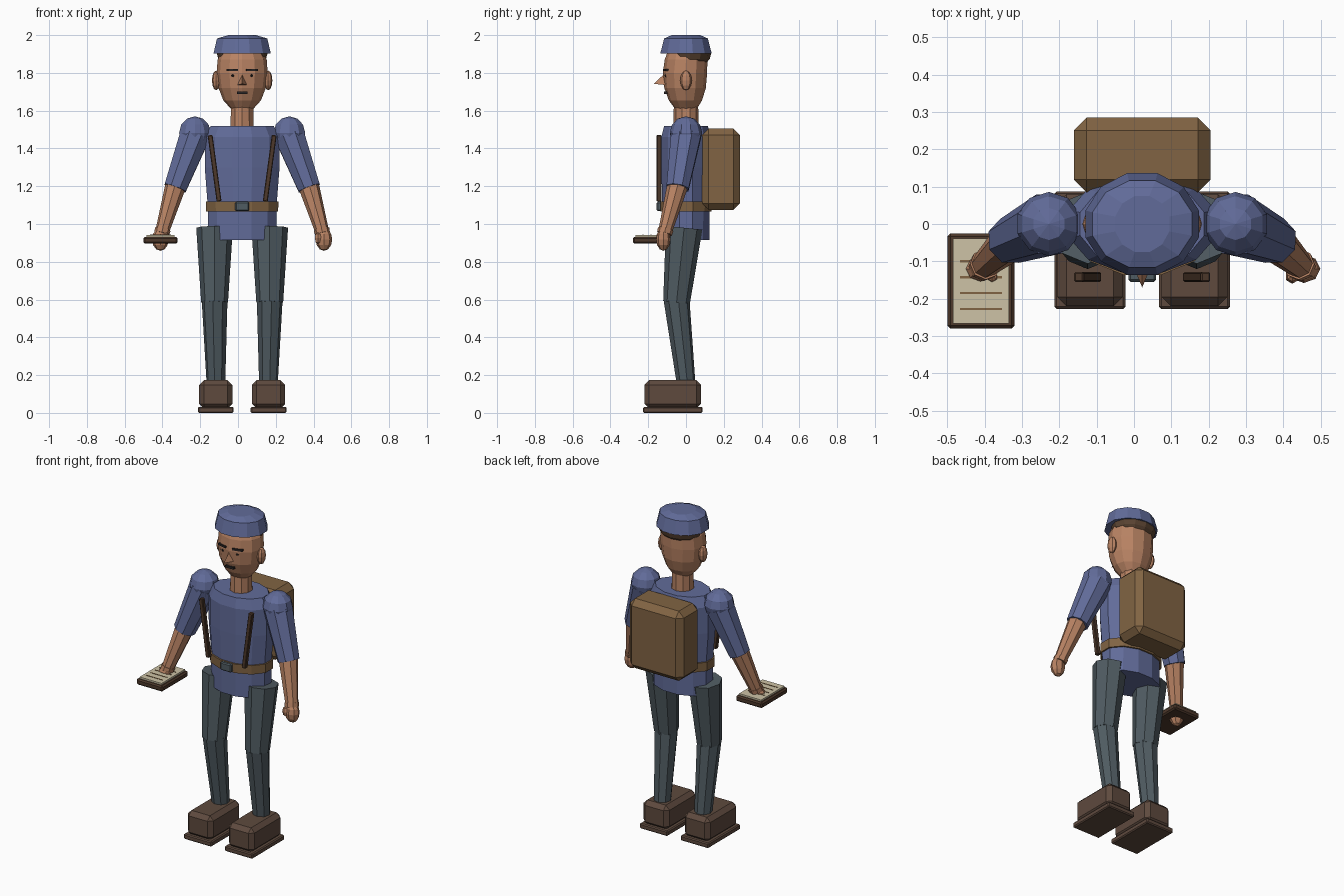
import bpy, bmesh, math
from mathutils import Vector, Matrix

if "Cube" in bpy.data.objects:
    bpy.data.objects.remove(bpy.data.objects["Cube"])

CX = 0.022  # mirror plane of the figure


def mat(name, rgb):
    m = bpy.data.materials.new(name)
    m.diffuse_color = (*rgb, 1)
    m.use_nodes = True
    m.node_tree.nodes["Principled BSDF"].inputs["Base Color"].default_value = m.diffuse_color
    return m


BLUE = mat("uniform_blue", (0.120, 0.148, 0.320))
SKIN = mat("skin", (0.480, 0.225, 0.125))
SLATE = mat("trouser_slate", (0.080, 0.106, 0.122))
BOOT = mat("boot_brown", (0.112, 0.068, 0.048))
TAN = mat("leather_tan", (0.220, 0.127, 0.056))
STRAP = mat("strap_brown", (0.075, 0.040, 0.024))
HAIR = mat("hair_brown", (0.105, 0.058, 0.032))
DARK = mat("feature_dark", (0.022, 0.018, 0.018))
PAPER = mat("paper_cream", (0.610, 0.545, 0.380))


def finish(name, bm, material):
    bmesh.ops.recalc_face_normals(bm, faces=bm.faces)
    me = bpy.data.meshes.new(name)
    bm.to_mesh(me)
    bm.free()
    me.materials.append(material)
    ob = bpy.data.objects.new(name, me)
    bpy.context.collection.objects.link(ob)
    return ob


def box(name, center, size, material, bevel=0, rot=None):
    bm = bmesh.new()
    bmesh.ops.create_cube(bm, size=1)
    bmesh.ops.scale(bm, vec=size, verts=bm.verts)
    if bevel:
        bmesh.ops.bevel(bm, geom=bm.edges[:], offset=bevel, segments=1,
                        profile=0.5, affect='EDGES')
    if rot:
        bmesh.ops.rotate(bm, matrix=rot, verts=bm.verts)
    bmesh.ops.translate(bm, vec=center, verts=bm.verts)
    return finish(name, bm, material)


def loft(name, rings, sides, material, turn=0.0):
    """Stacked elliptical rings: (z, radius_x, radius_y, centre_y)."""
    bm = bmesh.new()
    loops = []
    for z, rx, ry, cy in rings:
        loops.append([bm.verts.new((
            CX + rx * math.sin(2 * math.pi * (i + turn) / sides),
            cy - ry * math.cos(2 * math.pi * (i + turn) / sides), z))
            for i in range(sides)])
    for a, b in zip(loops, loops[1:]):
        for i in range(sides):
            j = (i + 1) % sides
            bm.faces.new((a[i], a[j], b[j], b[i]))
    bm.faces.new(loops[0])
    bm.faces.new(loops[-1])
    return finish(name, bm, material)


def limb(name, p, q, r1, r2, material, sides=8):
    """Tapered prism from p (radius r1) to q (radius r2)."""
    p, q = Vector(p), Vector(q)
    d = q - p
    bm = bmesh.new()
    bmesh.ops.create_cone(bm, cap_ends=True, segments=sides,
                          radius1=r1, radius2=r2, depth=d.length)
    m = Matrix.Translation((p + q) / 2) @ d.to_track_quat('Z', 'Y').to_matrix().to_4x4()
    bmesh.ops.transform(bm, matrix=m, verts=bm.verts)
    return finish(name, bm, material)


def ball(name, center, radii, material, u=8, v=6):
    bm = bmesh.new()
    bmesh.ops.create_uvsphere(bm, u_segments=u, v_segments=v, radius=1)
    bmesh.ops.scale(bm, vec=radii, verts=bm.verts)
    bmesh.ops.translate(bm, vec=center, verts=bm.verts)
    return finish(name, bm, material)


# Torso, neck and belt
loft("tunic", [(0.915, 0.188, 0.128, 0), (1.09, 0.188, 0.130, 0),
               (1.30, 0.205, 0.135, 0), (1.46, 0.205, 0.135, 0),
               (1.52, 0.172, 0.120, 0)], 12, BLUE, 0.5)
loft("belt", [(1.065, 0.197, 0.140, 0), (1.12, 0.199, 0.141, 0)], 12, TAN, 0.5)
box("buckle", (CX, -0.142, 1.093), (0.074, 0.026, 0.05), SLATE, 0.006)
loft("neck", [(1.48, 0.065, 0.067, 0), (1.66, 0.062, 0.064, 0)], 10, SKIN)

# Head, hair and cap
loft("head", [(1.605, 0.055, 0.055, 0), (1.655, 0.100, 0.088, -0.003),
              (1.72, 0.125, 0.110, -0.005), (1.80, 0.135, 0.117, -0.005),
              (1.87, 0.130, 0.113, 0), (1.93, 0.100, 0.090, 0)], 12, SKIN)
ball("hair", (CX, 0.022, 1.908), (0.136, 0.112, 0.090), HAIR, 12, 8)
loft("cap", [(1.902, 0.157, 0.141, 0), (1.982, 0.138, 0.120, 0),
             (2.0, 0.075, 0.078, 0)], 12, BLUE, 0.5)

# Nose as a small wedge
bm = bmesh.new()
top, left, right, tip = [bm.verts.new(c) for c in (
    (CX, -0.115, 1.795), (CX - 0.03, -0.098, 1.735),
    (CX + 0.03, -0.098, 1.735), (CX, -0.17, 1.742))]
for f in ((top, left, tip), (top, tip, right), (left, right, tip), (top, right, left)):
    bm.faces.new(f)
finish("nose", bm, SKIN)
box("mouth", (CX, -0.106, 1.695), (0.056, 0.02, 0.013), DARK)

# Clothing straps, limbs and paired face parts
for s, side in ((-1, "left"), (1, "right")):
    def P(x, y, z):
        return (CX + s * x, y, z)

    ball("eye_" + side, P(0.049, -0.104, 1.786), (0.011, 0.010, 0.010), DARK, 6, 4)
    box("brow_" + side, P(0.051, -0.107, 1.815), (0.062, 0.016, 0.012), DARK,
        rot=Matrix.Rotation(s * 0.24, 3, 'Z'))
    ball("ear_" + side, P(0.138, 0.0, 1.76), (0.022, 0.031, 0.052), SKIN)
    box("strap_" + side, P(0.146, -0.142, 1.295), (0.026, 0.026, 0.354), STRAP, 0.004,
        rot=Matrix.Rotation(s * 0.135, 3, 'Y'))

    # Arm
    ball("shoulder_" + side, P(0.25, 0, 1.482), (0.088, 0.086, 0.088), BLUE, 10, 6)
    limb("sleeve_" + side, P(0.25, 0, 1.47), P(0.355, -0.045, 1.19), 0.086, 0.064, BLUE)
    limb("forearm_" + side, P(0.350, -0.043, 1.21), P(0.425, -0.112, 0.955),
         0.056, 0.036, SKIN)
    limb("wrist_" + side, P(0.420, -0.108, 0.972), P(0.426, -0.114, 0.948),
         0.042, 0.040, SKIN)
    ball("hand_" + side, P(0.433, -0.120, 0.918), (0.044, 0.038, 0.060), SKIN)
    ball("thumb_" + side, P(0.402, -0.140, 0.925), (0.020, 0.020, 0.032), SKIN, 6, 4)

    # Leg
    limb("thigh_" + side, P(0.146, -0.010, 0.98), P(0.146, -0.050, 0.585),
         0.097, 0.071, SLATE)
    limb("shin_" + side, P(0.146, -0.050, 0.60), P(0.139, 0.0, 0.16),
         0.069, 0.050, SLATE)

    # Boot
    box("boot_" + side, P(0.140, -0.070, 0.098), (0.176, 0.300, 0.150), BOOT, 0.025)
    box("sole_" + side, P(0.140, -0.070, 0.016), (0.190, 0.315, 0.032), BOOT, 0.006)

# Backpack
box("backpack", (CX, 0.185, 1.29), (0.366, 0.200, 0.43), TAN, 0.034)

# Clipboard with ruled sheet
box("clipboard", (-0.41, -0.153, 0.914), (0.180, 0.255, 0.036), STRAP, 0.008)
box("sheet", (-0.41, -0.153, 0.936), (0.150, 0.228, 0.012), PAPER)
for i in range(4):
    box("sheet_line_%d" % (i + 1), (-0.41, -0.100 - 0.0425 * i, 0.9425),
        (0.112, 0.006, 0.003), TAN)
